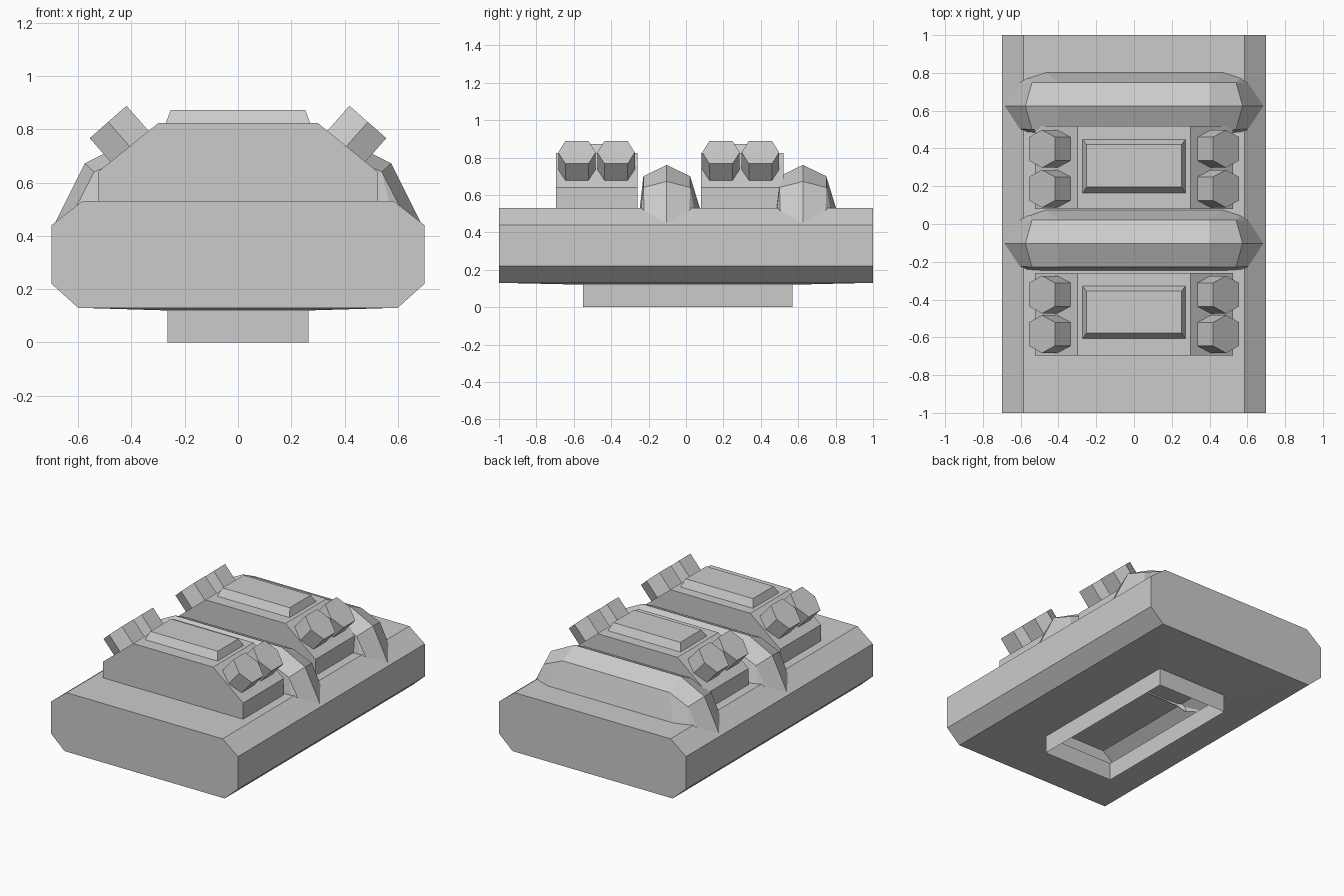
import bpy, math
from mathutils import Vector

if "Cube" in bpy.data.objects:
    bpy.data.objects.remove(bpy.data.objects["Cube"])


def make(name, verts, faces):
    me = bpy.data.meshes.new(name)
    me.from_pydata([tuple(v) for v in verts], [], faces)
    me.validate()
    ob = bpy.data.objects.new(name, me)
    bpy.context.collection.objects.link(ob)
    bpy.ops.object.select_all(action='DESELECT')
    ob.select_set(True)
    bpy.context.view_layer.objects.active = ob
    bpy.ops.object.mode_set(mode='EDIT')
    bpy.ops.mesh.select_all(action='SELECT')
    bpy.ops.mesh.normals_make_consistent(inside=False)
    bpy.ops.object.mode_set(mode='OBJECT')
    return ob


def loft(name, rings, closed=True, caps=True):
    """Skin a list of equal-length point rings."""
    n = len(rings[0])
    verts = [p for r in rings for p in r]
    faces = []
    for k in range(len(rings) - 1):
        for i in range(n if closed else n - 1):
            j = (i + 1) % n
            faces.append((k * n + i, k * n + j, (k + 1) * n + j, (k + 1) * n + i))
    if caps:
        faces += [tuple(range(n)), tuple(range(len(verts) - n, len(verts)))]
    return make(name, verts, faces)


def extrude_profile(name, half, y0, y1):
    """Mirror a half profile in x and extrude it along y."""
    prof = half + [(-x, z) for x, z in reversed(half)]
    return loft(name, [[(x, y, z) for x, z in prof] for y in (y0, y1)])


def rect(hx, y0, y1, z):
    return [(-hx, y0, z), (hx, y0, z), (hx, y1, z), (-hx, y1, z)]


# Hollow chamfered base: sides and ends, with its underside left open
half = [(0.6, 0.13), (0.7, 0.22), (0.7, 0.44), (0.585, 0.53)]
prof = half + [(-x, z) for x, z in reversed(half)]
n = len(prof)
verts = [(x, y, z) for y in (-1, 1) for x, z in prof]
faces = [(i, i + 1, n + i + 1, n + i) for i in range(n - 1)]
faces += [tuple(range(n)), tuple(range(n, 2 * n))]
# Sloped underside leading into an open rectangular collar
b = len(verts)
verts += rect(0.265, -0.55, 0.57, 0.12) + rect(0.265, -0.55, 0.57, 0.0)
outer = [n - 1, 0, n, 2 * n - 1]
for i in range(4):
    j = (i + 1) % 4
    faces.append((outer[i], outer[j], b + j, b + i))
    faces.append((b + i, b + j, b + 4 + j, b + 4 + i))
make("base_shell", verts, faces)

# Raised blocks with top plates
for tag, y0, y1, p0, p1 in (("front", -0.695, -0.26, -0.608, -0.328),
                            ("rear", 0.08, 0.52, 0.164, 0.448)):
    extrude_profile(tag + "_block", [(0.525, 0.53), (0.525, 0.64), (0.3, 0.823)], y0, y1)
    loft(tag + "_top_plate", [rect(0.272, p0, p1, 0.822),
                              rect(0.252, p0 + 0.031, p1 - 0.028, 0.873)])

# Hexagonal studs standing on the sloped shoulders
HEX = [(-0.1, 0), (-0.062, 0.092), (0.062, 0.092), (0.1, 0), (0.062, -0.092), (-0.062, -0.092)]
for k, yc in enumerate((-0.583, -0.374, 0.187, 0.398)):
    for s in (-1, 1):
        axis = Vector((s * 0.66, 0, 0.75)).normalized()
        along = Vector((-s * 0.75, 0, 0.66)).normalized()
        cap = Vector((s * 0.4875, yc, 0.8275))
        rings = [[cap - axis * d + along * v + Vector((0, u, 0)) for u, v in HEX]
                 for d in (0.14, 0)]
        loft(f"stud_{k}_{'left' if s < 0 else 'right'}", rings)

# Faceted cross bars draped over the base: sections of (x, y offset, z)
SECTIONS = [
    [(0.47, 0.18, 0.52), (0.40, 0.125, 0.70), (0.40, 0, 0.76), (0.40, -0.125, 0.70), (0.47, -0.145, 0.52)],
    [(0.57, 0.15, 0.51), (0.54, 0.125, 0.64), (0.575, 0, 0.672), (0.54, -0.125, 0.64), (0.57, -0.14, 0.51)],
    [(0.61, 0.13, 0.49), (0.62, 0.12, 0.485), (0.685, 0, 0.452), (0.62, -0.12, 0.485), (0.61, -0.13, 0.49)],
]
for tag, yc in (("middle", -0.103), ("rear", 0.625)):
    rings = [[(s * x, yc + y, z) for x, y, z in sec]
             for s, secs in ((-1, SECTIONS[::-1]), (1, SECTIONS)) for sec in secs]
    loft(tag + "_cross_bar", rings, closed=False, caps=False)
